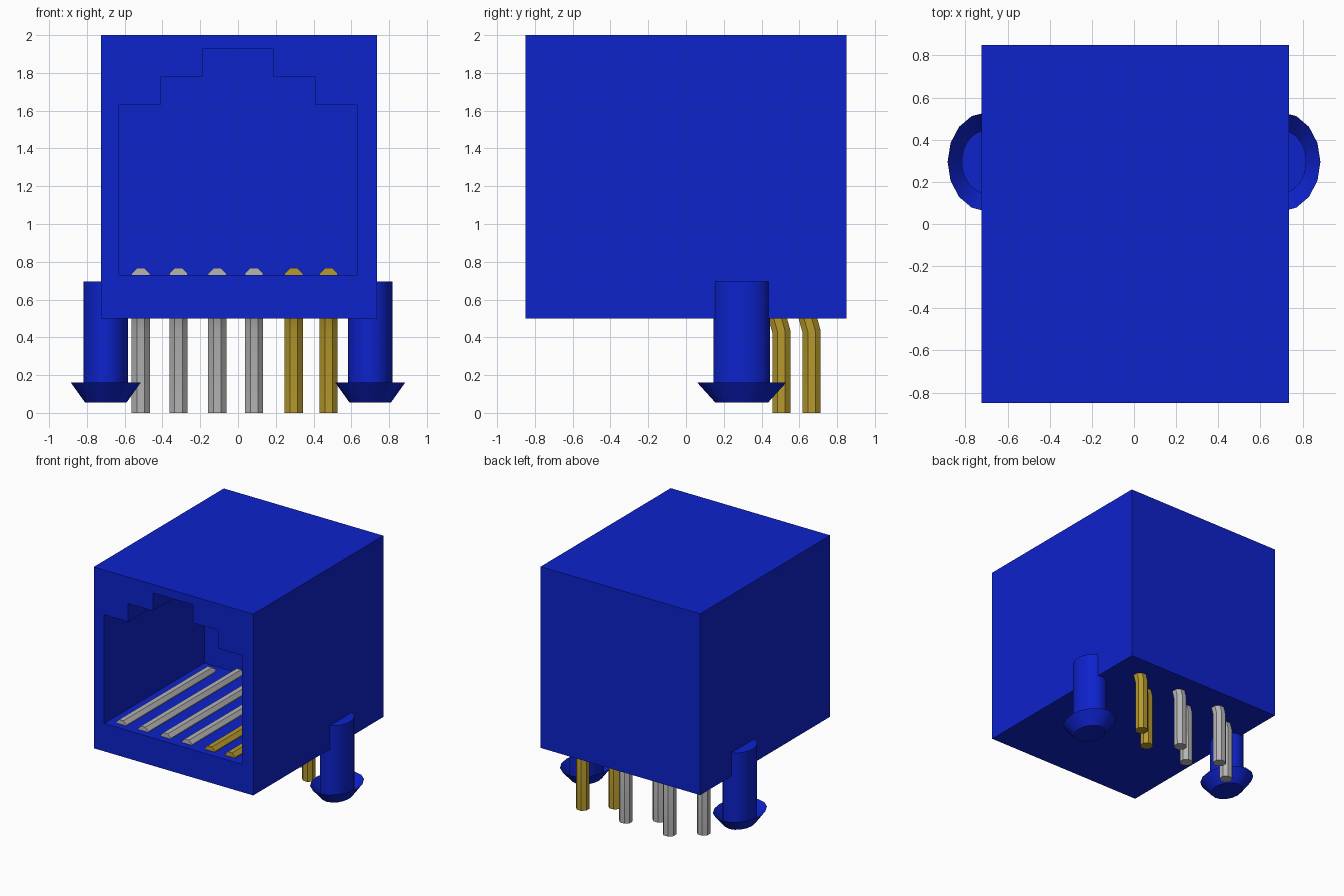
import bpy, bmesh, math
from mathutils import Vector

if "Cube" in bpy.data.objects:
    bpy.data.objects.remove(bpy.data.objects["Cube"])


def material(name, rgb):
    m = bpy.data.materials.new(name)
    m.diffuse_color = (*rgb, 1)
    m.use_nodes = True
    m.node_tree.nodes["Principled BSDF"].inputs["Base Color"].default_value = m.diffuse_color
    return m


BLUE = material("blue plastic", (0.004, 0.016, 0.60))
GOLD = material("gold metal", (0.47, 0.32, 0.025))
SILVER = material("silver metal", (0.46, 0.46, 0.46))


def finish(name, bm, mat, smooth=None):
    bmesh.ops.recalc_face_normals(bm, faces=bm.faces)
    me = bpy.data.meshes.new(name)
    bm.to_mesh(me)
    bm.free()
    me.materials.append(mat)
    ob = bpy.data.objects.new(name, me)
    bpy.context.collection.objects.link(ob)
    bpy.ops.object.select_all(action='DESELECT')
    bpy.context.view_layer.objects.active = ob
    ob.select_set(True)
    if smooth:
        bpy.ops.object.shade_smooth_by_angle(angle=math.radians(smooth))
    return ob


def prism(name, outline, y0, y1):
    """Extrude an x-z outline along y."""
    bm = bmesh.new()
    face = bm.faces.new([bm.verts.new((x, y0, z)) for x, z in outline])
    ext = bmesh.ops.extrude_face_region(bm, geom=[face])["geom"]
    bmesh.ops.translate(bm, vec=(0, y1 - y0, 0),
                        verts=[v for v in ext if isinstance(v, bmesh.types.BMVert)])
    return finish(name, bm, BLUE)


def loft(name, rings, mat, cap_start, cap_end, smooth):
    """Skin a list of rings of points."""
    bm = bmesh.new()
    loops = [[bm.verts.new(p) for p in r] for r in rings]
    n = len(loops[0])
    for a, b in zip(loops, loops[1:]):
        for i in range(n):
            j = (i + 1) % n
            bm.faces.new((a[i], a[j], b[j], b[i]))
    if cap_start:
        bm.faces.new(loops[0])
    if cap_end:
        bm.faces.new(loops[-1])
    return finish(name, bm, mat, smooth)


# Housing with a stepped socket opening in the front
housing = prism("housing", [(-0.725, 0.5), (0.735, 0.5), (0.735, 2), (-0.725, 2)], -0.85, 0.85)
half = [(0.63, 0.73), (0.63, 1.63), (0.41, 1.63), (0.41, 1.78), (0.185, 1.78), (0.185, 1.93)]
cutter = prism("socket_cutter", half + [(-x, z) for x, z in reversed(half)], -1.0, 0.46)
cutter.hide_render = True
mod = housing.modifiers.new("socket", 'BOOLEAN')
mod.operation = 'DIFFERENCE'
mod.solver = 'EXACT'
mod.object = cutter
bpy.context.view_layer.objects.active = housing
bpy.ops.object.modifier_apply(modifier="socket")
bpy.data.objects.remove(cutter)


# Contact pins: flat along the socket floor, then bent down through the base
def pin(name, x, y_leg, mat, r=0.052, sides=8):
    path = [Vector((x, y, z)) for y, z in
            [(-0.79, 0.718), (y_leg - 0.15, 0.718), (y_leg - 0.08, 0.67),
             (y_leg - 0.025, 0.52), (y_leg, 0.43), (y_leg, 0.0)]]
    rings = []
    for i, p in enumerate(path):
        before = (p - path[i - 1]).normalized() if i else None
        after = (path[i + 1] - p).normalized() if i < len(path) - 1 else None
        t = ((before or after) + (after or before)).normalized()
        side = Vector((1, 0, 0))
        up = side.cross(t)
        rings.append([p + r * (math.cos(a) * side + math.sin(a) * up)
                      for a in [2 * math.pi * (k + 0.5) / sides for k in range(sides)]])
    loft(name, rings, mat, True, True, 30)


for i, x in enumerate((-0.515, -0.315, -0.11, 0.085, 0.295, 0.48)):
    pin(f"contact_pin_{i + 1}", x, 0.665 if i % 2 else 0.505, GOLD if i > 3 else SILVER)


# Mounting pegs: oval shafts standing in flared cups
def oval(cx, rx, ry, z, n):
    return [(cx + rx * math.cos(2 * math.pi * k / n),
             0.295 + ry * math.sin(2 * math.pi * k / n), z) for k in range(n)]


for side, s in (("left", -1), ("right", 1)):
    cx = 0.70 * s
    loft(f"{side}_peg_shaft", [oval(cx, 0.118, 0.15, z, 32) for z in (0.08, 0.695)],
         BLUE, True, True, 30)
    loft(f"{side}_peg_foot", [oval(cx, 0.11, 0.14, 0.055, 16), oval(cx, 0.185, 0.235, 0.16, 16)],
         BLUE, True, False, 30)
